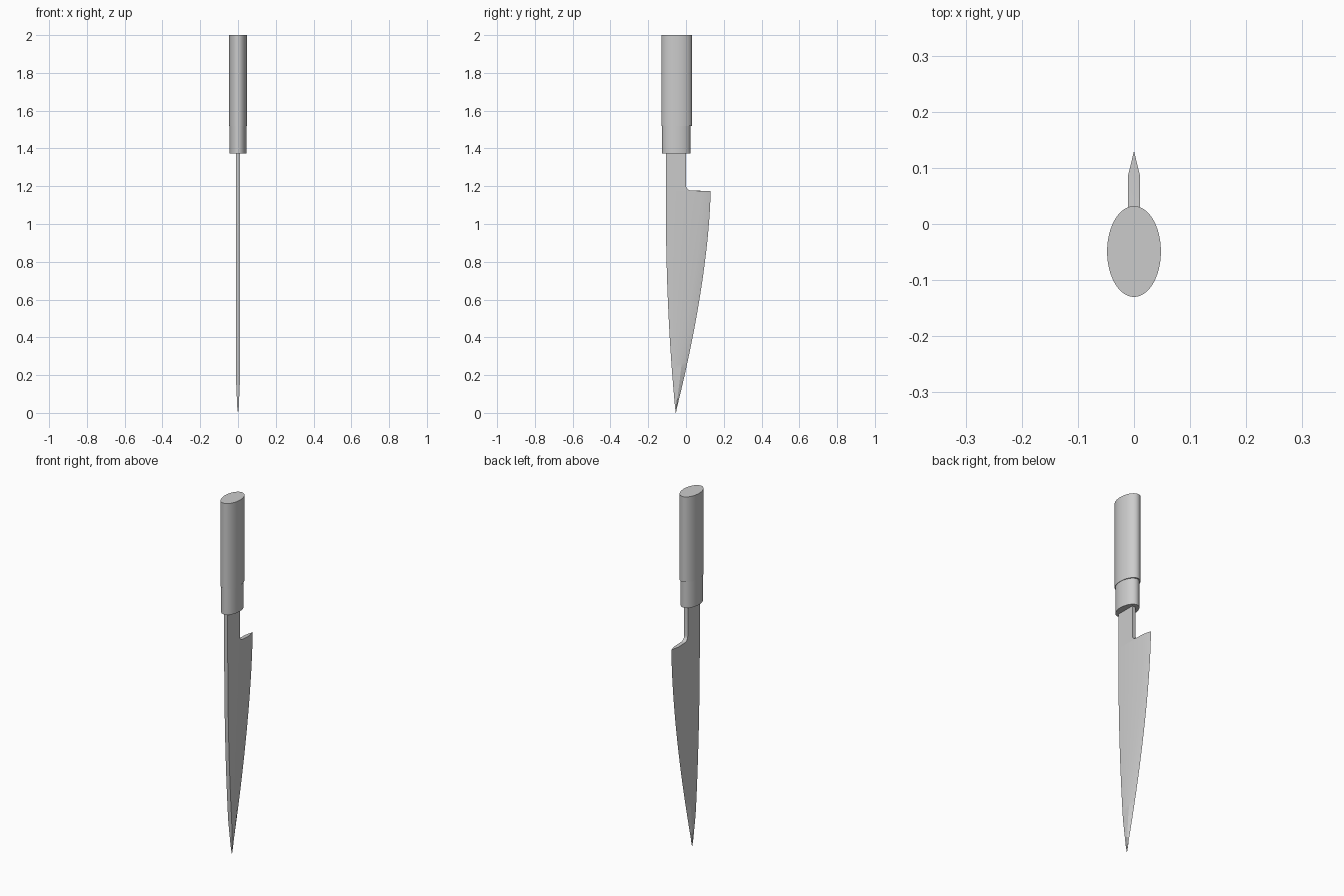
import bpy
import bmesh
import math

cube = bpy.data.objects.get("Cube")
if cube:
    bpy.data.objects.remove(cube, do_unlink=True)

steel = bpy.data.materials.new("plain grey")
steel.use_nodes = True
GREY = (0.6, 0.6, 0.6, 1)
steel.diffuse_color = GREY
steel.node_tree.nodes["Principled BSDF"].inputs["Base Color"].default_value = GREY


def loft(name, rings, angle):
    """Skin a list of equal-length point rings and cap both ends."""
    bm = bmesh.new()
    rows = [[bm.verts.new(p) for p in ring] for ring in rings]
    n = len(rows[0])
    for a, b in zip(rows, rows[1:]):
        for i in range(n):
            j = (i + 1) % n
            bm.faces.new((a[i], a[j], b[j], b[i]))
    bm.faces.new(rows[0][::-1])
    bm.faces.new(rows[-1])
    bmesh.ops.remove_doubles(bm, verts=bm.verts, dist=0.00005)
    bmesh.ops.recalc_face_normals(bm, faces=bm.faces)
    mesh = bpy.data.meshes.new(name)
    bm.to_mesh(mesh)
    bm.free()
    mesh.materials.append(steel)
    obj = bpy.data.objects.new(name, mesh)
    bpy.context.collection.objects.link(obj)
    bpy.ops.object.select_all(action="DESELECT")
    obj.select_set(True)
    bpy.context.view_layer.objects.active = obj
    bpy.ops.object.shade_smooth_by_angle(angle=math.radians(angle))
    return obj


def oval(rx, ry, y, z, sides=48):
    turn = [2 * math.pi * i / sides for i in range(sides)]
    return [(rx * math.cos(t), y + ry * math.sin(t), z) for t in turn]


def section(z, spine, edge, bevel, half):
    """Blade cross-section: square spine, flat sides, ground edge."""
    return [(-half, spine, z), (half, spine, z), (half, edge - bevel, z),
            (0, edge, z), (-half, edge - bevel, z)]


# Blade, from the tip up to the heel
HEEL, HALF, STEPS = 1.175, 0.011, 40
rings = []
for i in range(STEPS + 1):
    z = HEEL * i / STEPS
    s = 1 - i / STEPS
    spine = -0.107 + 0.052 * s ** 2.2
    edge = 0.13 - 0.185 * s ** 1.6
    bevel = min(0.045, 0.35 * (edge - spine))
    half = HALF * min(1, 0.25 + z / 0.25)
    if i == 0:
        half = 0.0005
        edge = spine + 0.002
    rings.append(section(z, spine, edge, bevel, half))

# Rounded notch and neck running into the ferrule
RADIUS = 0.028
for i in range(7):
    a = math.pi / 2 * i / 6
    y = RADIUS * (1 - math.sin(a))
    z = HEEL + 0.002 + RADIUS * (1 - math.cos(a))
    rings.append(section(z, -0.107, y, 0, HALF))
rings.append(section(1.39, -0.107, 0, 0, HALF))
loft("blade", rings, 20)

# Ferrule and handle
loft("ferrule", [oval(0.0455, 0.075, -0.051, z) for z in (1.372, 1.53)], 40)
loft("handle", [oval(0.048, 0.081, -0.049, z) for z in (1.52, 2.0)], 40)
